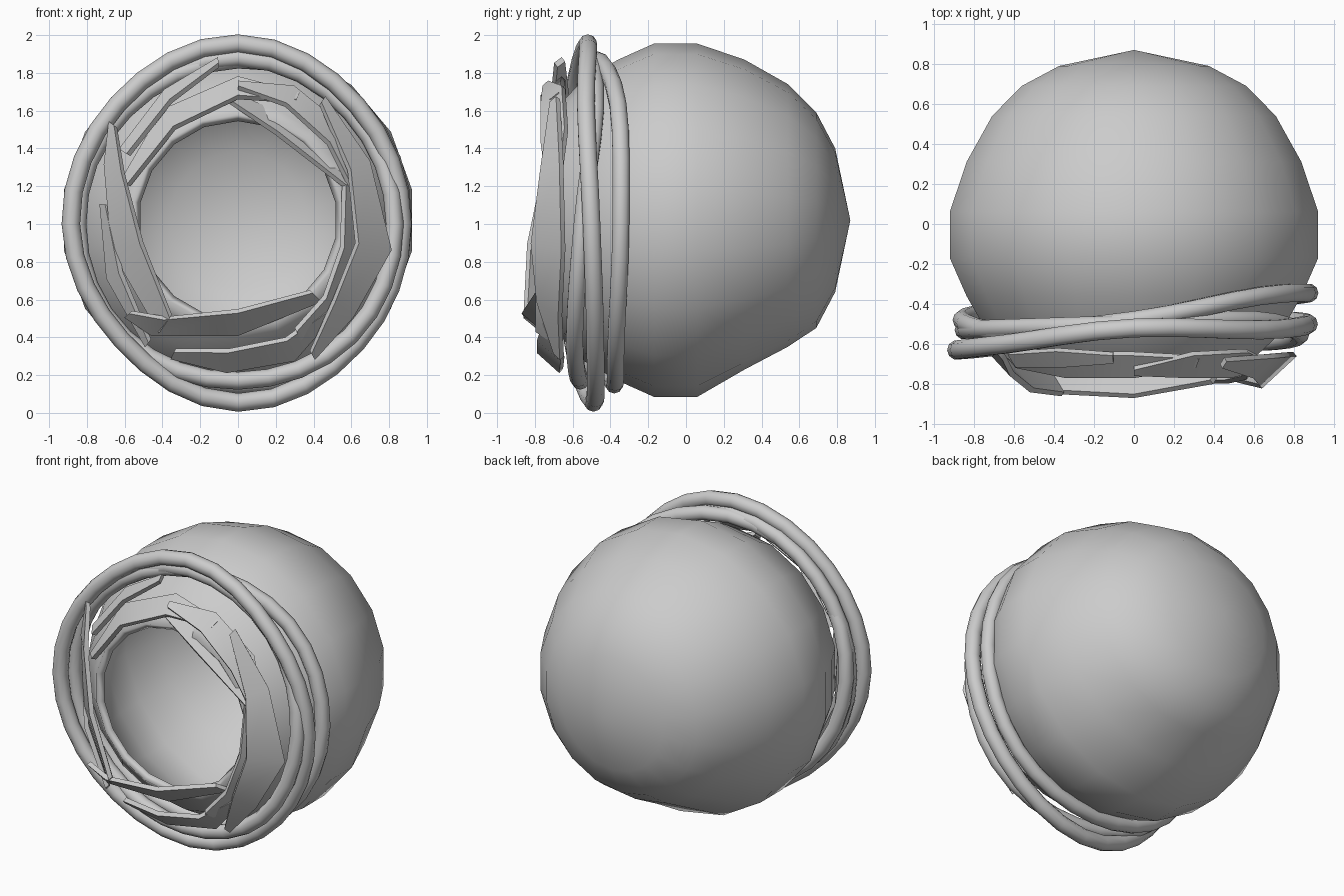
import bpy, bmesh, math
from mathutils import Vector

cube = bpy.data.objects.get("Cube")
if cube:
    bpy.data.objects.remove(cube)

grey = bpy.data.materials.new("plain_grey")
grey.use_nodes = True
TONE = (0.6, 0.6, 0.6, 1)
grey.diffuse_color = TONE
grey.node_tree.nodes["Principled BSDF"].inputs["Base Color"].default_value = TONE
MID = Vector((0, 0, 1.02))


def finish(bm, name):
    bmesh.ops.recalc_face_normals(bm, faces=bm.faces)
    mesh = bpy.data.meshes.new(name)
    bm.to_mesh(mesh)
    bm.free()
    mesh.materials.append(grey)
    obj = bpy.data.objects.new(name, mesh)
    bpy.context.collection.objects.link(obj)
    return obj


def smooth(obj, angle):
    bpy.ops.object.select_all(action='DESELECT')
    obj.select_set(True)
    bpy.context.view_layer.objects.active = obj
    bpy.ops.object.shade_smooth_by_angle(angle=math.radians(angle))


def skin(bm, rows, closed_rows=False):
    """Join rows of vertices, each row a closed loop, with quads."""
    count = len(rows)
    for i in range(count if closed_rows else count - 1):
        a, b = rows[i], rows[(i + 1) % count]
        n = len(a)
        for j in range(n):
            k = (j + 1) % n
            bm.faces.new((a[j], a[k], b[k], b[j]))


# Hollow shell: lathed about the y axis, open at the front, slightly dented below
def shell():
    profile = [(0.79, 0.38), (0.69, 0.57), (0.54, 0.72), (0.31, 0.85), (0.06, 0.935),
               (-0.17, 0.935), (-0.36, 0.85), (-0.55, 0.74), (-0.66, 0.62), (-0.72, 0.56)]
    bm = bmesh.new()
    segments = 18
    rows = []
    for y, r in profile:
        row = []
        for j in range(segments):
            a = math.tau * (j + 0.5) / segments
            dent = 0.07 * max(0, -math.sin(a)) ** 3 if 0.2 < y < 0.6 else 0
            q = r * (1 - dent)
            row.append(bm.verts.new(MID + Vector((q * math.cos(a), y, q * math.sin(a)))))
        rows.append(row)
    skin(bm, rows)
    pole = bm.verts.new(MID + Vector((0, 0.87, 0)))
    for j in range(segments):
        bm.faces.new((pole, rows[0][(j + 1) % segments], rows[0][j]))
    obj = finish(bm, "hollow_shell")
    # Open mesh: make sure the normals face outwards before thickening
    if sum(p.normal.dot(p.center - MID) for p in obj.data.polygons) < 0:
        obj.data.flip_normals()
    wall = obj.modifiers.new("wall", 'SOLIDIFY')
    wall.thickness = 0.05
    wall.offset = -1
    smooth(obj, 50)


# Wound rope rings: evenly spaced (radius, y) stations, eased between
def rope(name, radii, depths, thick=0.047):
    def ease(values, t):
        i = int(t)
        p = [values[(i + k) % len(values)] for k in (-1, 0, 1, 2)]
        f = t - i
        return p[1] + 0.5 * f * (p[2] - p[0] + f * (2 * p[0] - 5 * p[1] + 4 * p[2] - p[3]
                                 + f * (3 * (p[1] - p[2]) + p[3] - p[0])))
    bm = bmesh.new()
    rows = []
    steps = 32
    for s in range(steps):
        a = math.tau * s / steps
        t = s * len(radii) / steps
        r, y = ease(radii, t), ease(depths, t)
        out = Vector((math.cos(a), 0, math.sin(a)))
        base = Vector((0, y, 1)) + out * r
        row = []
        for j in range(10):
            b = math.tau * j / 10
            row.append(bm.verts.new(base + out * thick * math.cos(b)
                                    + Vector((0, thick * math.sin(b), 0))))
        rows.append(row)
    skin(bm, rows, True)
    smooth(finish(bm, name), 60)


# Bark strips: a front edge path, and the widths flaring outwards and back
def strip(name, path, widths, lean=0.75, thick=0.03):
    bm = bmesh.new()
    rows = []
    for point, width in zip(path, widths):
        p = Vector(point)
        out = Vector((p.x, 0, p.z - MID.z)).normalized()
        flare = (out * lean + Vector((0, 1, 0))).normalized()
        face = (out - Vector((0, lean, 0))).normalized() * thick
        rows.append([bm.verts.new(v) for v in
                     (p, p + flare * width, p + flare * width + face, p + face)])
    skin(bm, rows)
    bm.faces.new(rows[0])
    bm.faces.new(rows[-1])
    smooth(finish(bm, name), 45)


shell()

rope("front_rope", (0.87, 0.89, 0.955, 0.90, 0.885, 0.87, 0.945, 0.89),
     (-0.50, -0.53, -0.52, -0.60, -0.63, -0.60, -0.49, -0.48), 0.049)
rope("back_rope", (0.875, 0.89, 0.87, 0.85, 0.86, 0.86, 0.85, 0.87),
     (-0.345, -0.36, -0.48, -0.54, -0.48, -0.43, -0.38, -0.37))
rope("middle_rope", (0.83, 0.84, 0.88, 0.86, 0.85, 0.85, 0.83, 0.84),
     (-0.55, -0.48, -0.50, -0.52, -0.53, -0.53, -0.56, -0.59))

strip("left_outer_strip",
      [(0.43, -0.70, 1.63), (0.58, -0.75, 1.28), (0.62, -0.80, 0.9), (0.5, -0.77, 0.6),
       (0.38, -0.68, 0.33)], (0.05, 0.15, 0.24, 0.17, 0.05), 1.1)
strip("left_inner_strip",
      [(0.55, -0.72, 1.2), (0.54, -0.76, 0.88), (0.45, -0.78, 0.62), (0.3, -0.78, 0.45)],
      (0.08, 0.12, 0.14, 0.08))
strip("top_left_inner_strip",
      [(-0.05, -0.72, 1.64), (0.2, -0.74, 1.47), (0.55, -0.72, 1.2)], (0.08, 0.16, 0.05))
strip("top_left_outer_strip",
      [(0, -0.74, 1.71), (0.25, -0.75, 1.62), (0.47, -0.75, 1.42), (0.58, -0.72, 1.2)],
      (0.04, 0.15, 0.17, 0.08), 0.9)
strip("top_right_outer_strip",
      [(-0.1, -0.68, 1.83), (-0.35, -0.70, 1.64), (-0.57, -0.70, 1.36)], (0.05, 0.1, 0.08))
strip("top_right_inner_strip",
      [(0.3, -0.70, 1.64), (0, -0.75, 1.66), (-0.33, -0.75, 1.5), (-0.57, -0.70, 1.2)],
      (0.06, 0.15, 0.16, 0.06), 0.9)
strip("right_strip",
      [(-0.64, -0.66, 1.51), (-0.6, -0.74, 1.27), (-0.5, -0.82, 0.9), (-0.35, -0.84, 0.52)],
      (0.05, 0.14, 0.22, 0.14), 1.0)
strip("right_outer_strip",
      [(-0.68, -0.64, 1.1), (-0.61, -0.72, 0.75), (-0.46, -0.72, 0.39)], (0.05, 0.12, 0.05))
strip("bottom_inner_strip",
      [(-0.56, -0.77, 0.54), (-0.38, -0.83, 0.51), (0, -0.85, 0.55), (0.38, -0.78, 0.65)],
      (0.05, 0.16, 0.18, 0.1), 0.9)
strip("bottom_outer_strip",
      [(-0.33, -0.72, 0.34), (-0.05, -0.77, 0.34), (0.25, -0.77, 0.4), (0.46, -0.72, 0.55)],
      (0.06, 0.16, 0.17, 0.06), 0.9)
